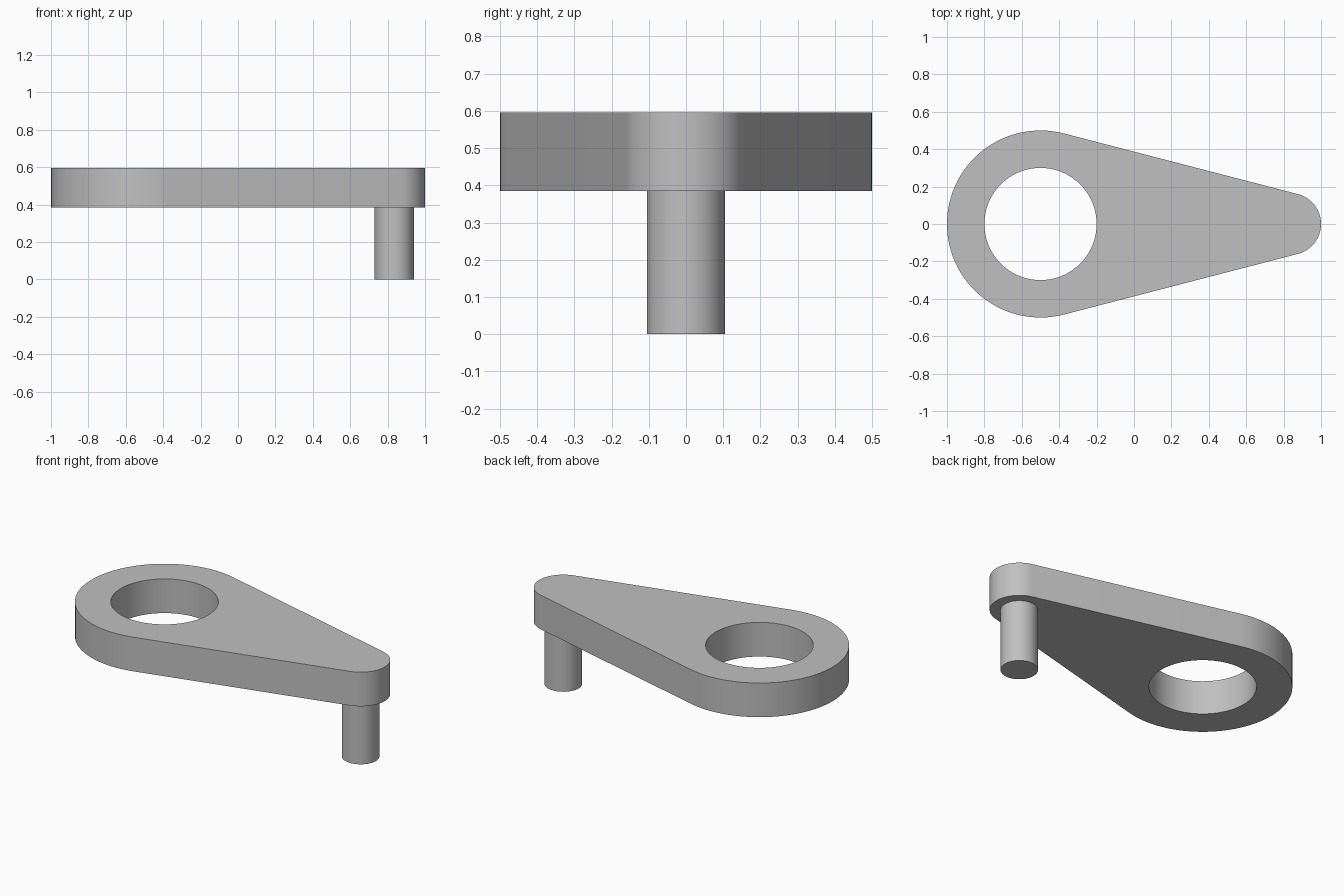
import bpy
import bmesh
import math

cube = bpy.data.objects.get("Cube")
if cube:
    bpy.data.objects.remove(cube, do_unlink=True)

grey = bpy.data.materials.new("plain grey")
grey.use_nodes = True
colour = (0.53, 0.53, 0.53, 1)
grey.diffuse_color = colour
grey.node_tree.nodes["Principled BSDF"].inputs["Base Color"].default_value = colour

BIG_X, BIG_R, HOLE_R = -0.5, 0.5, 0.3
TIP_X, TIP_R, PIN_R = 0.835, 0.165, 0.105
PLATE_BOTTOM, PLATE_TOP = 0.385, 0.595


def arc(cx, radius, start, end, steps):
    """Points along an arc centred on the x axis, both ends included."""
    angles = [start + (end - start) * i / steps for i in range(steps + 1)]
    return [(cx + radius * math.cos(a), radius * math.sin(a)) for a in angles]


def circle(cx, radius, steps):
    return arc(cx, radius, 0, math.tau, steps)[:-1]


def extruded(name, loops, bottom, top):
    """Fill closed outlines (later ones are holes) and extrude them upward."""
    bm = bmesh.new()
    edges = []
    for loop in loops:
        verts = [bm.verts.new((x, y, bottom)) for x, y in loop]
        edges += [bm.edges.new((v, verts[i - 1])) for i, v in enumerate(verts)]
    bmesh.ops.triangle_fill(bm, edges=edges, use_beauty=True)
    result = bmesh.ops.extrude_face_region(bm, geom=bm.faces[:], use_keep_orig=True)
    moved = [g for g in result["geom"] if isinstance(g, bmesh.types.BMVert)]
    bmesh.ops.translate(bm, verts=moved, vec=(0, 0, top - bottom))
    bmesh.ops.recalc_face_normals(bm, faces=bm.faces[:])
    mesh = bpy.data.meshes.new(name)
    bm.to_mesh(mesh)
    bm.free()
    mesh.materials.append(grey)
    obj = bpy.data.objects.new(name, mesh)
    bpy.context.collection.objects.link(obj)
    bpy.ops.object.select_all(action="DESELECT")
    obj.select_set(True)
    bpy.context.view_layer.objects.active = obj
    bpy.ops.object.shade_smooth_by_angle(angle=math.radians(35))
    return obj


# Teardrop plate: two arcs joined by their common tangents, with a round hole
tangent = math.acos((BIG_R - TIP_R) / (TIP_X - BIG_X))
outline = arc(BIG_X, BIG_R, tangent, math.tau - tangent, 64)
outline += arc(TIP_X, TIP_R, -tangent, tangent, 32)
extruded("crank_plate", [outline, circle(BIG_X, HOLE_R, 72)], PLATE_BOTTOM, PLATE_TOP)

# Pin hanging below the narrow end
extruded("crank_pin", [circle(TIP_X, PIN_R, 48)], 0, PLATE_BOTTOM)
